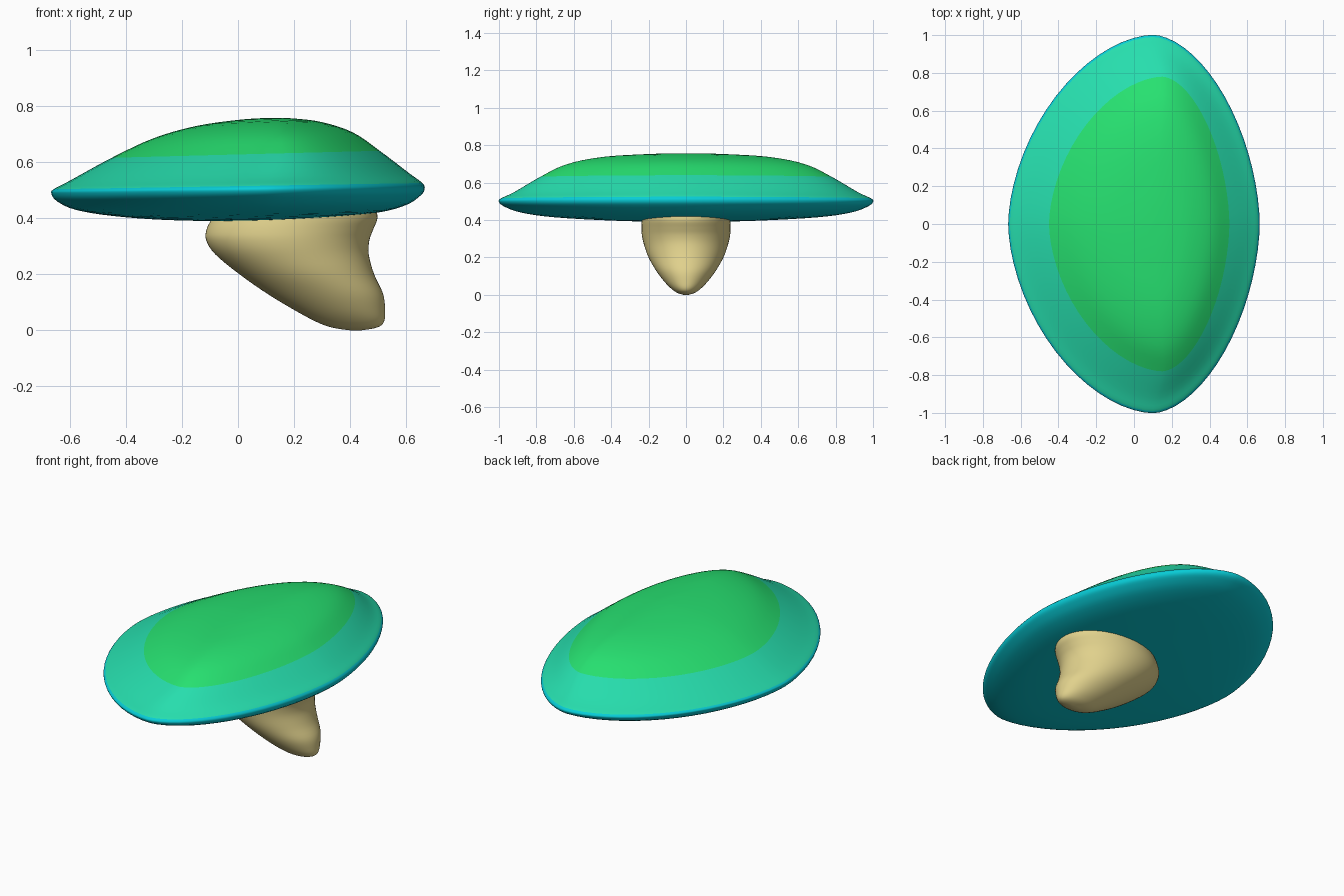
import bpy, bmesh, math

if "Cube" in bpy.data.objects:
    bpy.data.objects.remove(bpy.data.objects["Cube"])

SEG = 72   # points around each ring
SUB = 4    # smooth steps between profile rows


def material(name, srgb):
    lin = [c / 12.92 if c <= 0.04045 else ((c + 0.055) / 1.055) ** 2.4 for c in srgb]
    m = bpy.data.materials.new(name)
    m.diffuse_color = (*lin, 1)
    m.use_nodes = True
    m.node_tree.nodes["Principled BSDF"].inputs["Base Color"].default_value = m.diffuse_color
    return m


def catmull(p0, p1, p2, p3, t):
    return [0.5 * (2 * b + (c - a) * t + (2 * a - 5 * b + 4 * c - d) * t * t
                   + (3 * b - a - 3 * c + d) * t ** 3)
            for a, b, c, d in zip(p0, p1, p2, p3)]


def spow(v, e):
    return math.copysign(abs(v) ** e, v)


def loft(name, rows, power, mats, bands):
    """Loft egg-shaped rings, bottom to top.
    Row: (z at left, z at right, x left, x right, x of widest point, half depth)."""
    bm = bmesh.new()
    smooth, row_of = [], []
    for i in range(len(rows) - 1):
        q = [rows[min(max(i + k, 0), len(rows) - 1)] for k in (-1, 0, 1, 2)]
        for s in range(SUB):
            smooth.append(catmull(*q, s / SUB))
            row_of.append(i)
    smooth.append(rows[-1])

    rings = []
    for zl, zr, xl, xr, xc, w in smooth:
        ring = []
        for k in range(SEG):
            a = 2 * math.pi * k / SEG
            c = spow(math.cos(a), 2 / power)
            x = xc + c * ((xr - xc) if c > 0 else (xc - xl))
            y = w * spow(math.sin(a), 2 / power)
            z = zl + (zr - zl) * (x - xl) / (xr - xl)
            ring.append(bm.verts.new((x, y, z)))
        rings.append(ring)

    for j in range(len(rings) - 1):
        for k in range(SEG):
            n = (k + 1) % SEG
            f = bm.faces.new((rings[j][k], rings[j][n], rings[j + 1][n], rings[j + 1][k]))
            f.material_index = sum(row_of[j] >= b for b in bands)
    bm.faces.new(rings[0][::-1])
    bm.faces.new(rings[-1]).material_index = len(bands)
    for f in bm.faces:
        f.smooth = True
    bmesh.ops.recalc_face_normals(bm, faces=bm.faces)
    me = bpy.data.meshes.new(name)
    bm.to_mesh(me)
    bm.free()
    for m in mats:
        me.materials.append(m)
    ob = bpy.data.objects.new(name, me)
    bpy.context.collection.objects.link(ob)
    return ob


cyan = material("cyan underside", (0.03, 0.80, 0.84))
teal = material("teal rim", (0.15, 0.87, 0.68))
green = material("green crown", (0.15, 0.88, 0.44))
tan = material("tan trunk", (0.88, 0.82, 0.55))

# canopy: cyan underside, teal slope, green crown
loft("canopy", [
    (.388, .388, .02, .06, .04, .03),
    (.393, .400, -.25, .30, .06, .38),
    (.408, .420, -.45, .50, .08, .70),
    (.430, .447, -.58, .60, .09, .88),
    (.460, .480, -.645, .65, .10, .97),
    (.487, .503, -.665, .665, .10, 1.0),
    (.503, .525, -.657, .657, .10, .99),
    (.533, .560, -.60, .61, .11, .92),
    (.615, .640, -.45, .505, .15, .78),
    (.685, .705, -.30, .41, .15, .64),
    (.728, .742, -.15, .30, .14, .45),
    (.750, .755, 0, .20, .12, .20),
    (.757, .757, .10, .14, .12, .03),
], 1.75, [cyan, teal, green], [6, 8])

# trunk: slanted stub tapering down to a rounded foot
trunk_rows = [
    (0, .40, .44, .012), (.01, .335, .495, .045), (.03, .28, .52, .075),
    (.07, .205, .524, .115), (.13, .105, .517, .16), (.20, .005, .485, .20),
    (.27, -.08, .466, .225), (.32, -.113, .468, .236), (.36, -.112, .482, .238),
    (.40, -.09, .497, .236), (.44, -.05, .49, .23)]
loft("trunk", [(z, z, a, b, (a + b) / 2, w) for z, a, b, w in trunk_rows], 2.0, [tan], [])
